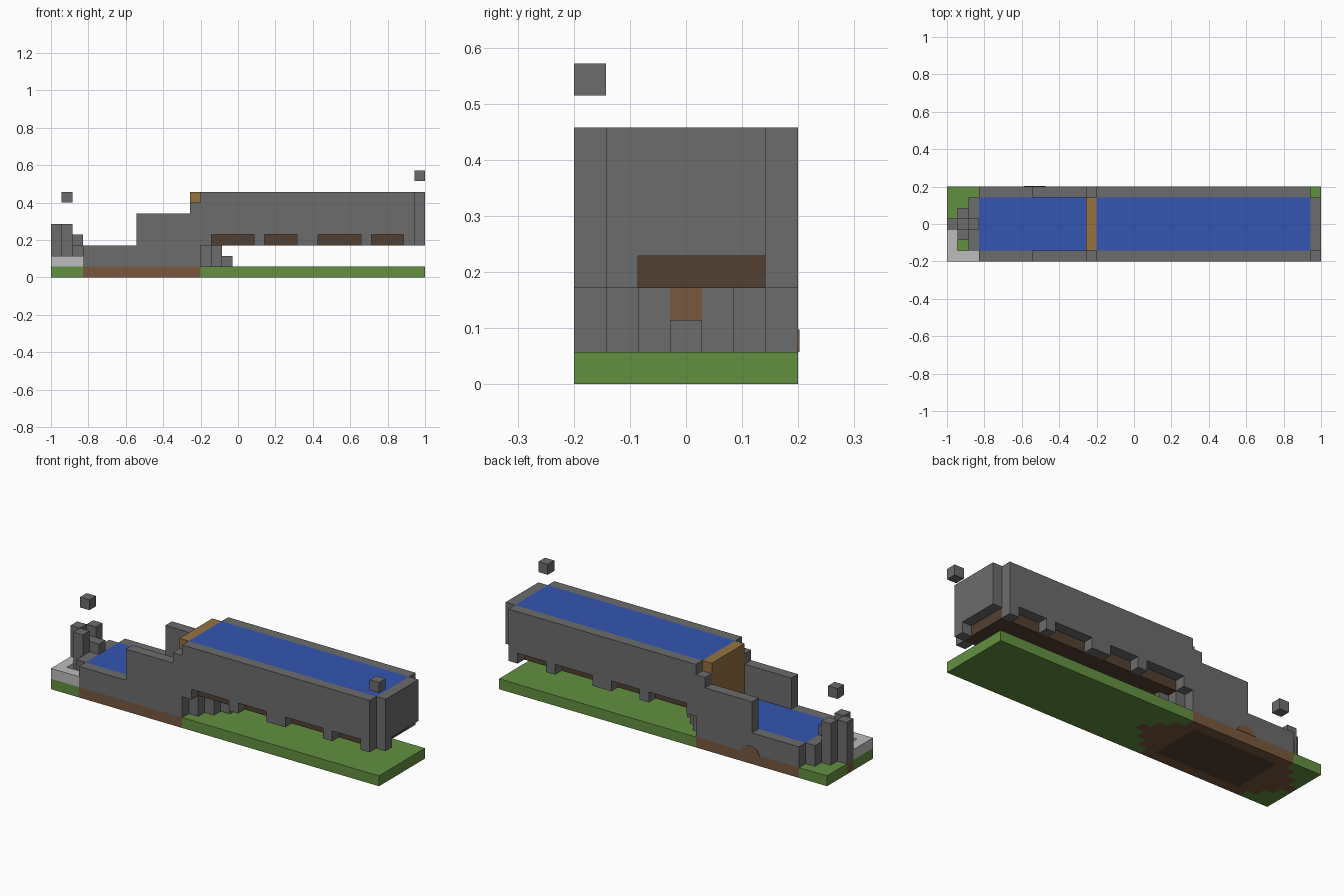
import bpy, bmesh, math

if "Cube" in bpy.data.objects:
    bpy.data.objects.remove(bpy.data.objects["Cube"], do_unlink=True)

U = 2 / 35            # one block
X0, Y0 = -1.0, -0.2   # corner of the block grid


def material(name, r, g, b):
    lin = [((c / 255 + 0.055) / 1.055) ** 2.4 for c in (r, g, b)] + [1.0]
    m = bpy.data.materials.new(name)
    m.use_nodes = True
    m.diffuse_color = lin
    m.node_tree.nodes["Principled BSDF"].inputs["Base Color"].default_value = lin
    return m


STONE = material("stone grey", 108, 108, 108)
PALE = material("pale grey", 188, 188, 188)
GRASS = material("grass green", 98, 144, 64)
EARTH = material("earth brown", 120, 88, 62)
DARK = material("dark brown", 82, 64, 50)
TAN = material("tan wood", 148, 114, 66)
WATER = material("water blue", 52, 86, 178)


def finish(name, bm, *mats):
    bmesh.ops.recalc_face_normals(bm, faces=bm.faces)
    mesh = bpy.data.meshes.new(name)
    bm.to_mesh(mesh)
    bm.free()
    for m in mats:
        mesh.materials.append(m)
    ob = bpy.data.objects.new(name, mesh)
    bpy.context.collection.objects.link(ob)
    return ob


def block(name, mat, i, j, k):
    """Box between block-grid limits along x, y and z."""
    bm = bmesh.new()
    bmesh.ops.create_cube(bm, size=1)
    for v in bm.verts:
        a, b, c = (r[0] if co < 0 else r[1] for r, co in zip((i, j, k), v.co))
        v.co = (X0 + a * U, Y0 + b * U, c * U)
    return finish(name, bm, mat)


def profile(name, mat, pts, y, depth):
    """Outline in x and z, in blocks, extruded along y."""
    bm = bmesh.new()
    face = bm.faces.new([bm.verts.new((X0 + a * U, y, c * U)) for a, c in pts])
    new = bmesh.ops.extrude_face_region(bm, geom=[face])["geom"]
    bmesh.ops.translate(bm, vec=(0, depth, 0),
                        verts=[v for v in new if isinstance(v, bmesh.types.BMVert)])
    return finish(name, bm, mat)


# Ground slab: grass, with an earth footprint and a dark patch underneath
def earth_half_width(i):
    if 3 <= i < 14:
        return 3
    return i if i < 3 else 16 - i


bm = bmesh.new()
bmesh.ops.create_grid(bm, x_segments=35, y_segments=7, size=1)
for v in bm.verts:
    v.co.y *= 0.2
new = bmesh.ops.extrude_face_region(bm, geom=bm.faces[:])["geom"]
bmesh.ops.translate(bm, vec=(0, 0, U),
                    verts=[v for v in new if isinstance(v, bmesh.types.BMVert)])
for f in bm.faces:
    c = f.calc_center_median()
    i = math.floor((c.x * 0.9999 - X0) / U)
    j = math.floor((c.y * 0.9999 - Y0) / U)
    if abs(j - 3) <= earth_half_width(i):
        f.material_index = 1
    if c.z < 0.001 and 4 <= i < 13 and 1 <= j <= 5:
        f.material_index = 2
finish("ground_slab", bm, GRASS, EARTH, DARK)

# Stepped side walls with window notches along the lower edge
outline = [(3, 1), (14, 1), (14, 3)]
for a, b in ((15, 19), (20, 23), (25, 29), (30, 33)):
    outline += [(a, 3), (a, 4), (b, 4), (b, 3)]
outline += [(34, 3), (34, 8), (14, 8), (14, 7), (13, 7), (13, 6), (8, 6), (8, 3), (3, 3)]
profile("right_wall", STONE, outline, Y0, U)
profile("left_wall", STONE, outline, -Y0, -U)

# Earth smear at the foot of the back wall
profile("earth_smear", EARTH,
        [(7.2, 1), (7.4, 1.4), (7.8, 1.7), (8.6, 1.7), (9, 1.4), (9.2, 1)], -Y0, 0.002)

# Hull filling
block("lower_pool", WATER, (3, 13), (1, 6), (1, 3))
block("lower_core", STONE, (13, 14), (1, 6), (1, 3))
block("wood_wall", TAN, (13, 14), (1, 6), (3, 8))
block("upper_floor", DARK, (14, 34), (1, 6), (3, 4))
block("upper_pool", WATER, (14, 34), (1, 6), (4, 8))

# End wall, notched at the bottom
block("end_wall", STONE, (34, 35), (1, 6), (4, 8))
block("end_wall_foot", STONE, (34, 35), (1, 2), (3, 4))

# Tapered pier under the raised hull
block("pier_wide", STONE, (14, 15), (1, 6), (1, 3))
for side, j in (("right", 2), ("left", 4)):
    block(side + "_pier_post", STONE, (15, 16), (j, j + 1), (1, 3))
block("pier_center", STONE, (15, 16), (3, 4), (1, 2))
block("pier_wood", EARTH, (15, 16), (3, 4), (2, 3))
block("pier_step", STONE, (16, 17), (3, 4), (1, 2))

# Pointed end with posts
block("bow_wide", STONE, (2, 3), (1, 6), (1, 3))
block("bow_ridge", STONE, (2, 3), (3, 4), (3, 4))
block("bow_center", STONE, (1, 2), (3, 4), (1, 4))
for side, j in (("right", 2), ("left", 4)):
    block(side + "_bow_post", STONE, (1, 2), (j, j + 1), (1, 5))
block("tip_post", STONE, (0, 1), (3, 4), (1, 5))

# Pale corner path
block("path_end", PALE, (0, 1), (0, 3), (1, 2))
block("path_side", PALE, (1, 3), (0, 1), (1, 2))

# Floating blocks
block("floating_block_bow", STONE, (1, 2), (3, 4), (7, 8))
block("floating_block_end", STONE, (34, 35), (0, 1), (9, 10))
